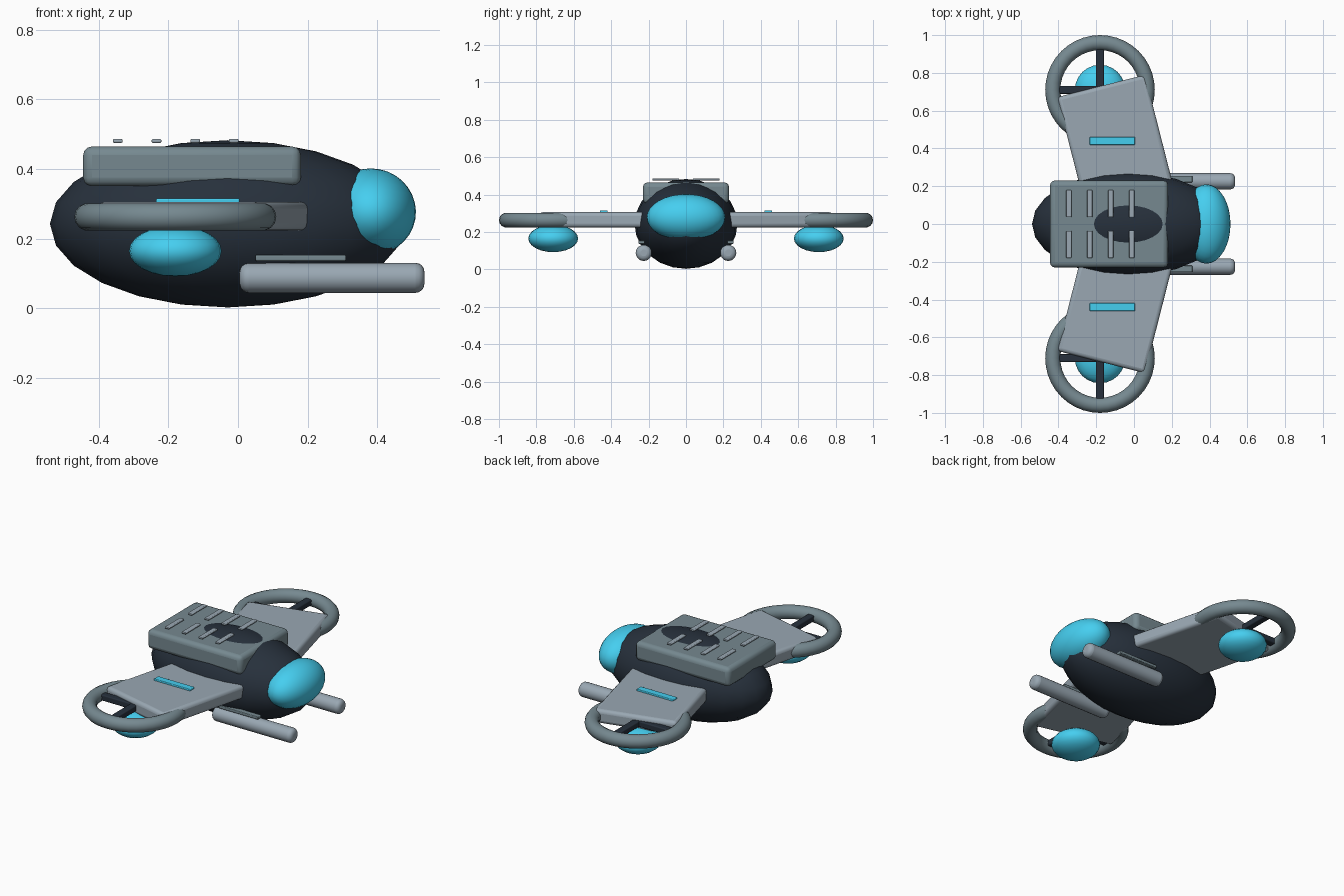
import bpy, math

if "Cube" in bpy.data.objects:
    bpy.data.objects.remove(bpy.data.objects["Cube"])


def material(name, rgb):
    m = bpy.data.materials.new(name)
    m.diffuse_color = (*rgb, 1)
    m.use_nodes = True
    m.node_tree.nodes["Principled BSDF"].inputs["Base Color"].default_value = m.diffuse_color
    return m


DARK = material("dark_hull", (0.02, 0.03, 0.045))
CYAN = material("cyan_glow", (0.06, 0.62, 0.87))
SLATE = material("slate_armour", (0.18, 0.25, 0.28))
PALE = material("pale_metal", (0.32, 0.39, 0.45))


def finish(name, mat, bevel=0, segments=3):
    o = bpy.context.object
    o.name = name
    o.data.materials.append(mat)
    bpy.ops.object.transform_apply(location=False, rotation=False, scale=True)
    if bevel:
        b = o.modifiers.new("soft_edges", 'BEVEL')
        b.width = bevel
        b.segments = segments
        b.limit_method = 'ANGLE'
        b.angle_limit = math.radians(50)
    bpy.ops.object.shade_smooth_by_angle(angle=math.radians(40))
    return o


def box(name, mat, loc, size, bevel=0, rz=0):
    bpy.ops.mesh.primitive_cube_add(size=1, location=loc, rotation=(0, 0, rz))
    bpy.context.object.scale = size
    return finish(name, mat, bevel)


def ellipsoid(name, mat, loc, radii, segs=24, rings=12):
    bpy.ops.mesh.primitive_uv_sphere_add(segments=segs, ring_count=rings, radius=1, location=loc)
    bpy.context.object.scale = radii
    return finish(name, mat)


# Hull, canopy and back armour
ellipsoid("hull", DARK, (-0.03, 0, 0.243), (0.51, 0.275, 0.24))
canopy = ellipsoid("canopy", CYAN, (0.383, 0, 0.278), (0.128, 0.21, 0.124), 32, 16)
canopy.rotation_euler.y = math.radians(10)
box("back_armour", SLATE, (-0.132, 0, 0.408), (0.625, 0.46, 0.114), 0.025)

for s, side in ((1, "left"), (-1, "right")):
    # Cooling slats floating over the armour
    for i in range(4):
        box(f"slat_{side}_{i}", PALE, (-0.345 + 0.111 * i, s * 0.108, 0.481),
            (0.028, 0.144, 0.011), 0.004)

    # Swept wing with light strip
    box(f"wing_{side}", PALE, (-0.10, s * 0.44, 0.265), (0.48, 0.60, 0.082), 0.02,
        s * math.radians(14.3))
    box(f"wing_light_{side}", CYAN, (-0.115, s * 0.44, 0.307), (0.24, 0.042, 0.018), 0.004)

    # Rotor ring, crossed struts and thruster pod
    bpy.ops.mesh.primitive_torus_add(location=(-0.18, s * 0.71, 0.263), major_radius=0.25,
                                     minor_radius=0.04, major_segments=40, minor_segments=14)
    finish(f"rotor_ring_{side}", SLATE)
    box(f"strut_long_{side}", DARK, (-0.18, s * 0.71, 0.263), (0.042, 0.46, 0.035), 0.006)
    box(f"strut_cross_{side}", DARK, (-0.18, s * 0.71, 0.263), (0.46, 0.042, 0.035), 0.006)
    ellipsoid(f"thruster_pod_{side}", CYAN, (-0.18, s * 0.71, 0.165), (0.133, 0.133, 0.073))

    # Lower barrel with mounting rail
    bpy.ops.mesh.primitive_cylinder_add(vertices=20, radius=0.043, depth=0.53,
                                        location=(0.27, s * 0.226, 0.088),
                                        rotation=(0, math.pi / 2, 0))
    finish(f"barrel_{side}", PALE, 0.025, 4)
    box(f"barrel_rail_{side}", SLATE, (0.18, s * 0.238, 0.145), (0.26, 0.034, 0.017), 0.004)
